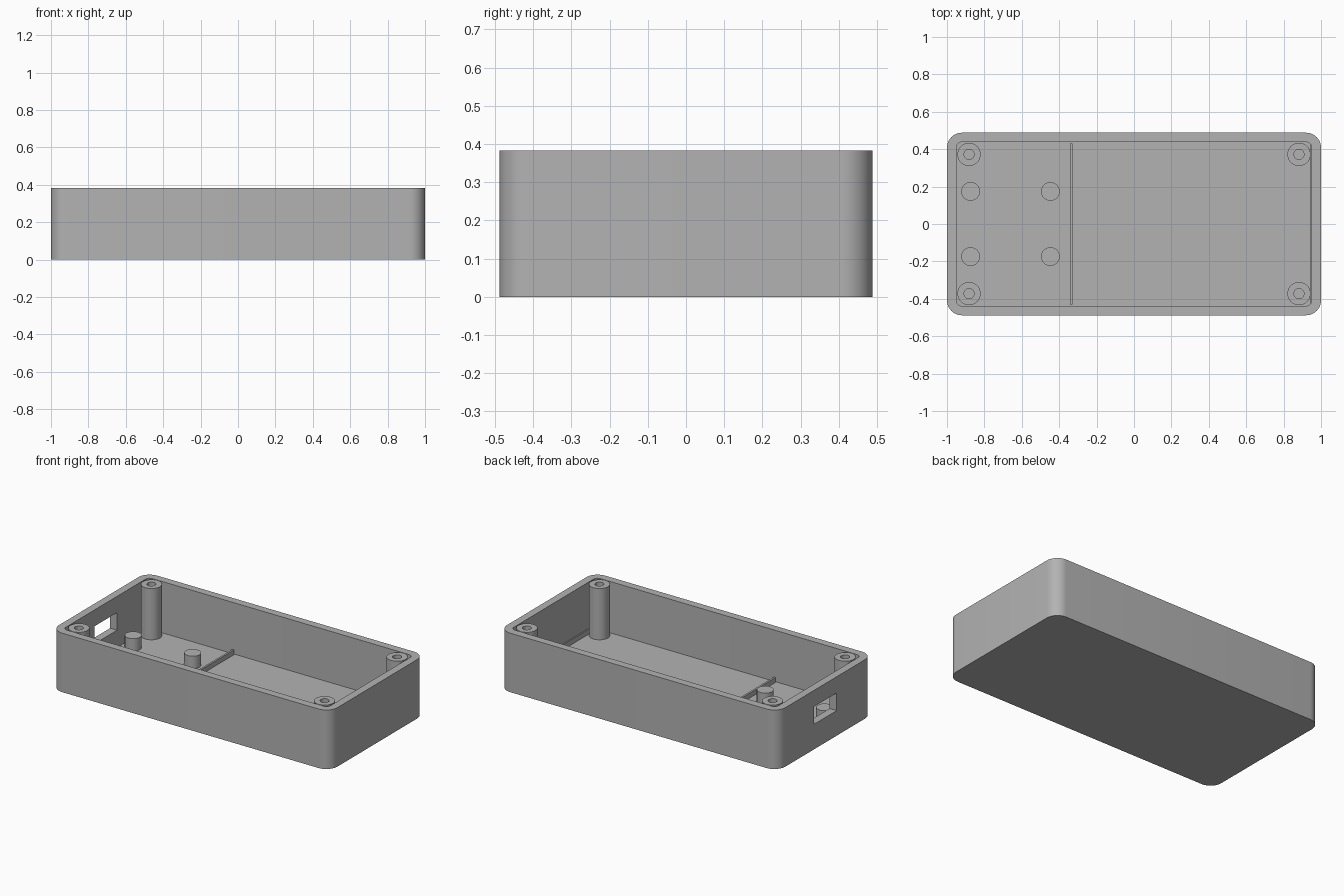
import bpy
import bmesh
from math import cos, sin, pi, tau, radians

cube = bpy.data.objects.get("Cube")
if cube:
    bpy.data.objects.remove(cube, do_unlink=True)

# Overall dimensions
HALF_X, HALF_Y, HEIGHT = 1.0, 0.488, 0.383
WALL, FLOOR = 0.05, 0.05
SINK = 0.01  # how far inner parts are embedded in the floor

GREY = (0.45, 0.45, 0.45, 1)
plastic = bpy.data.materials.new("grey plastic")
plastic.use_nodes = True
plastic.diffuse_color = GREY
plastic.node_tree.nodes["Principled BSDF"].inputs["Base Color"].default_value = GREY


def make_object(name, bm):
    """Turn a bmesh into a scene object with sharp-edged smooth shading."""
    bmesh.ops.recalc_face_normals(bm, faces=bm.faces)
    mesh = bpy.data.meshes.new(name)
    bm.to_mesh(mesh)
    bm.free()
    mesh.materials.append(plastic)
    obj = bpy.data.objects.new(name, mesh)
    bpy.context.collection.objects.link(obj)
    shade(obj)
    return obj


def shade(obj):
    bpy.ops.object.select_all(action="DESELECT")
    obj.select_set(True)
    bpy.context.view_layer.objects.active = obj
    bpy.ops.object.shade_smooth_by_angle(angle=radians(30))


def rounded_rect(bm, hx, hy, r, z, steps=10):
    """Ring of vertices around a rounded rectangle."""
    ring = []
    for quarter, (sx, sy) in enumerate([(1, 1), (-1, 1), (-1, -1), (1, -1)]):
        for i in range(steps + 1):
            a = (quarter + i / steps) * pi / 2
            ring.append(bm.verts.new((sx * (hx - r) + r * cos(a),
                                      sy * (hy - r) + r * sin(a), z)))
    return ring


def circle(bm, x, y, r, z, sides=40):
    return [bm.verts.new((x + r * cos(tau * i / sides), y + r * sin(tau * i / sides), z))
            for i in range(sides)]


def bridge(bm, a, b):
    for i in range(len(a)):
        j = (i + 1) % len(a)
        bm.faces.new((a[i], a[j], b[j], b[i]))


def box(name, x0, x1, y0, y1, z0, z1):
    bm = bmesh.new()
    bmesh.ops.create_cube(bm, size=1)
    for v in bm.verts:
        v.co = (x1 if v.co.x > 0 else x0, y1 if v.co.y > 0 else y0, z1 if v.co.z > 0 else z0)
    return make_object(name, bm)


# Open tray with rounded corners
bm = bmesh.new()
inner_x, inner_y = HALF_X - WALL, HALF_Y - WALL
rings = [rounded_rect(bm, HALF_X, HALF_Y, 0.08, 0),
         rounded_rect(bm, HALF_X, HALF_Y, 0.08, HEIGHT),
         rounded_rect(bm, inner_x, inner_y, 0.03, HEIGHT),
         rounded_rect(bm, inner_x, inner_y, 0.03, FLOOR)]
for lower, upper in zip(rings, rings[1:]):
    bridge(bm, lower, upper)
bm.faces.new(rings[0])
bm.faces.new(rings[-1])
tray = make_object("enclosure_tray", bm)

# Port opening through the end wall
cutter = box("port_cutter", -HALF_X - 0.1, -inner_x + 0.02, -0.117, 0.117, 0.163, 0.277)
cutter.hide_render = True
cut = tray.modifiers.new("port opening", "BOOLEAN")
cut.operation = "DIFFERENCE"
cut.solver = "EXACT"
cut.object = cutter
bpy.context.view_layer.objects.active = tray
bpy.ops.object.modifier_apply(modifier=cut.name)
bpy.data.objects.remove(cutter, do_unlink=True)
shade(tray)

# Hollow screw posts in the corners
for sx, end in ((-1, "right"), (1, "left")):
    for sy, side in ((-1, "front"), (1, "back")):
        bm = bmesh.new()
        x, y = sx * 0.882, sy * 0.372
        loops = [circle(bm, x, y, r, z) for r, z in
                 ((0.062, FLOOR - SINK), (0.062, HEIGHT), (0.027, HEIGHT), (0.027, FLOOR - SINK))]
        for i in range(4):
            bridge(bm, loops[i], loops[(i + 1) % 4])
        make_object(f"screw_post_{side}_{end}", bm)

# Short solid standoffs beside the port
for x, place in ((-0.874, "outer"), (-0.447, "inner")):
    for sy, side in ((-1, "front"), (1, "back")):
        bm = bmesh.new()
        low = circle(bm, x, sy * 0.174, 0.05, FLOOR - SINK)
        top = circle(bm, x, sy * 0.174, 0.05, 0.13)
        bridge(bm, low, top)
        bm.faces.new(low)
        bm.faces.new(top)
        make_object(f"standoff_{side}_{place}", bm)

# Low ribs that bound the large compartment
box("divider_rib", -0.342, -0.33, -0.431, 0.431, FLOOR - SINK, 0.082)
box("end_rib", 0.943, 0.96, -0.431, 0.431, FLOOR - SINK, 0.082)
